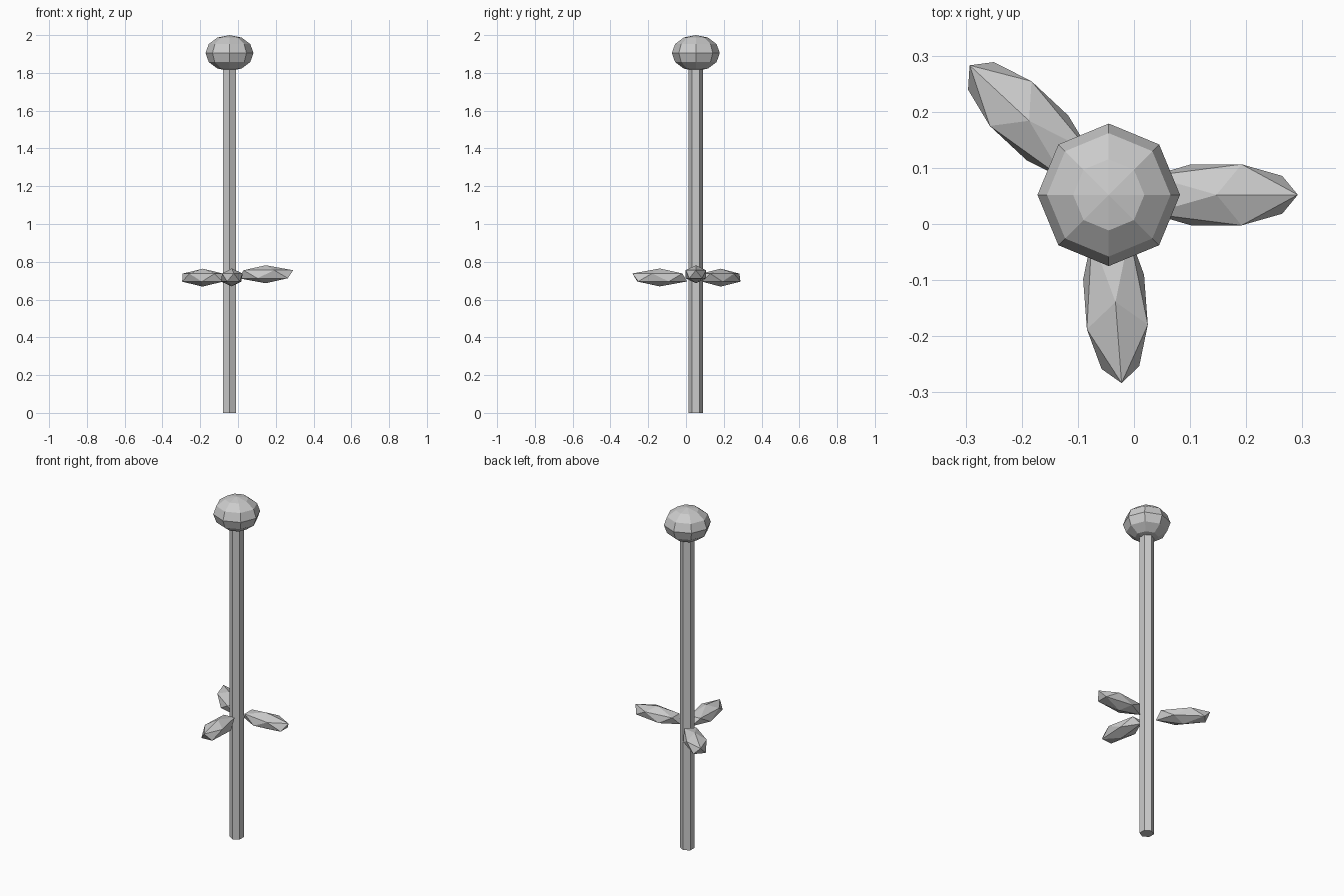
import bpy
from math import radians

if "Cube" in bpy.data.objects:
    bpy.data.objects.remove(bpy.data.objects["Cube"])

CX, CY = -0.045, 0.052   # stem axis


def finish(name, scale=(1, 1, 1), turn=0):
    ob = bpy.context.object
    ob.name = name
    ob.scale = scale
    ob.rotation_euler = (0, 0, radians(turn))
    return ob


# six-sided stem
TOP = 1.84
bpy.ops.mesh.primitive_cylinder_add(vertices=6, radius=0.0385, depth=TOP,
                                    location=(CX, CY, TOP / 2))
finish("stem")

# flattened flower head
bpy.ops.mesh.primitive_uv_sphere_add(segments=8, ring_count=6, radius=1,
                                     location=(CX, CY, 1.905))
finish("flower_head", (0.127, 0.127, 0.095))

# three stretched leaves around the stem: centre and heading
leaves = [
    ("leaf_right", (0.147, 0.052, 0.734), 0),
    ("leaf_back", (-0.187, 0.184, 0.716), 137),
    ("leaf_front", (-0.033, -0.139, 0.717), -85.7),
]
for name, centre, heading in leaves:
    bpy.ops.mesh.primitive_ico_sphere_add(subdivisions=1, radius=1, location=centre)
    finish(name, (0.162, 0.064, 0.0475), heading)
